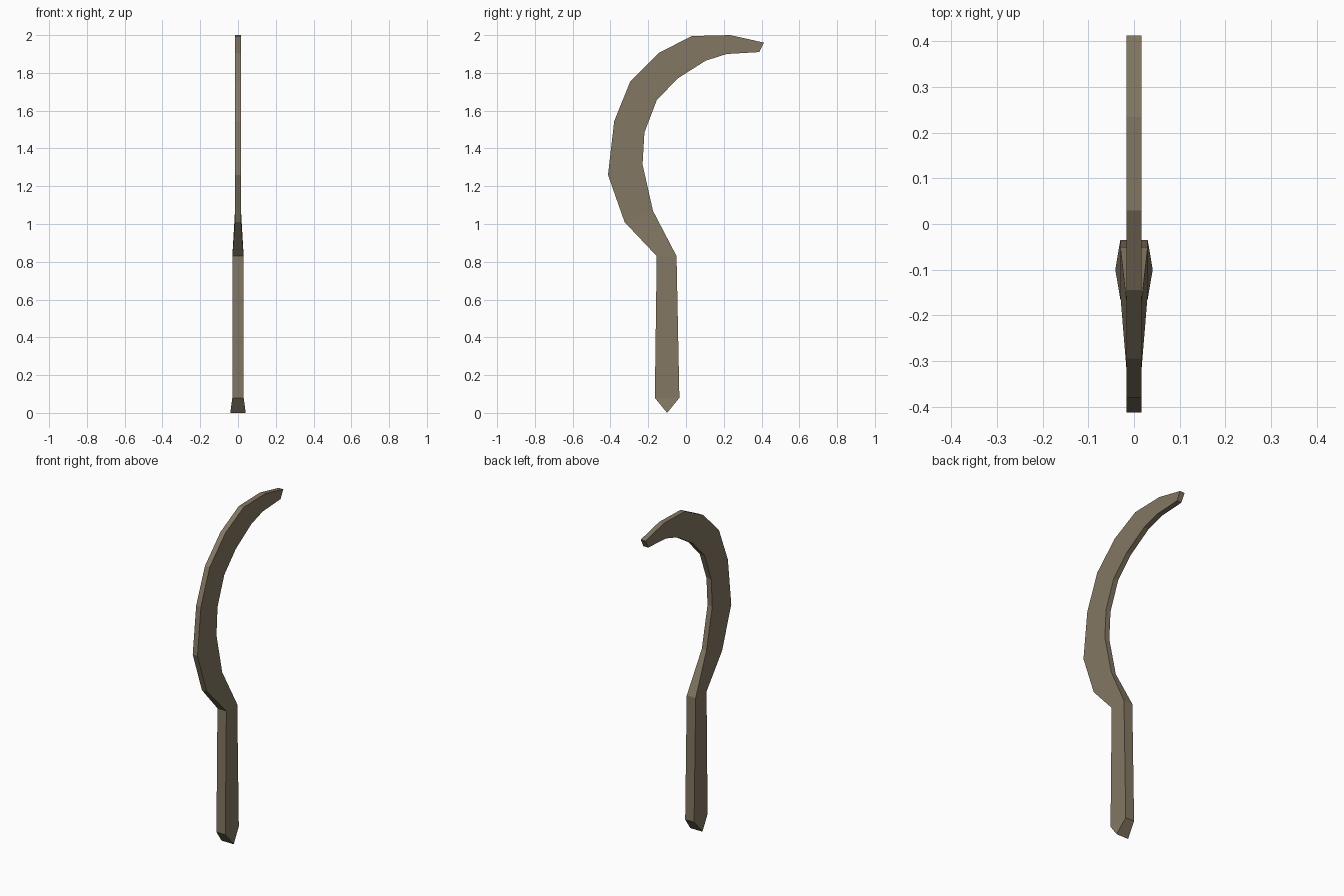
import bpy
import bmesh

if "Cube" in bpy.data.objects:
    bpy.data.objects.remove(bpy.data.objects["Cube"])

bronze = bpy.data.materials.new("dull bronze")
bronze.diffuse_color = (0.225, 0.185, 0.122, 1)
bronze.use_nodes = True
bronze.node_tree.nodes["Principled BSDF"].inputs["Base Color"].default_value = bronze.diffuse_color


def loft(name, stations, cap_end):
    """Loft four-sided sections: (outer y, outer z, inner y, inner z, half thickness)."""
    bm = bmesh.new()
    rings = []
    for oy, oz, iy, iz, h in stations:
        pts = [(-h, oy, oz), (h, oy, oz), (h, iy, iz), (-h, iy, iz)]
        rings.append([bm.verts.new(p) for p in pts])
    for a, b in zip(rings, rings[1:]):
        for i in range(4):
            j = (i + 1) % 4
            bm.faces.new((a[i], a[j], b[j], b[i]))
    if cap_end:
        bm.faces.new(rings[-1])
    # Sections with no depth collapse into a single edge
    bmesh.ops.remove_doubles(bm, verts=bm.verts[:], dist=1e-4)
    bmesh.ops.recalc_face_normals(bm, faces=bm.faces[:])
    mesh = bpy.data.meshes.new(name)
    bm.to_mesh(mesh)
    bm.free()
    mesh.materials.append(bronze)
    obj = bpy.data.objects.new(name, mesh)
    bpy.context.collection.objects.link(obj)
    return obj


collar = (-0.155, 0.83, -0.05, 0.83, 0.03)
T = 0.016  # half thickness of the blade

# Handle: straight grip ending in a flared wedge
loft("handle", [collar,
                (-0.165, 0.08, -0.035, 0.08, 0.03),
                (-0.10, 0.0, -0.10, 0.0, 0.041)], False)

# Blade: hooked curve, thinning from the collar to a blunt tip
loft("blade", [collar,
               (-0.325, 1.01, -0.175, 1.07, T),
               (-0.413, 1.26, -0.23, 1.315, T),
               (-0.38, 1.545, -0.22, 1.485, T),
               (-0.295, 1.755, -0.155, 1.655, T),
               (-0.145, 1.905, -0.045, 1.77, T),
               (0.03, 1.995, 0.105, 1.865, T),
               (0.235, 2.0, 0.215, 1.90, T),
               (0.413, 1.96, 0.387, 1.91, T)], True)
